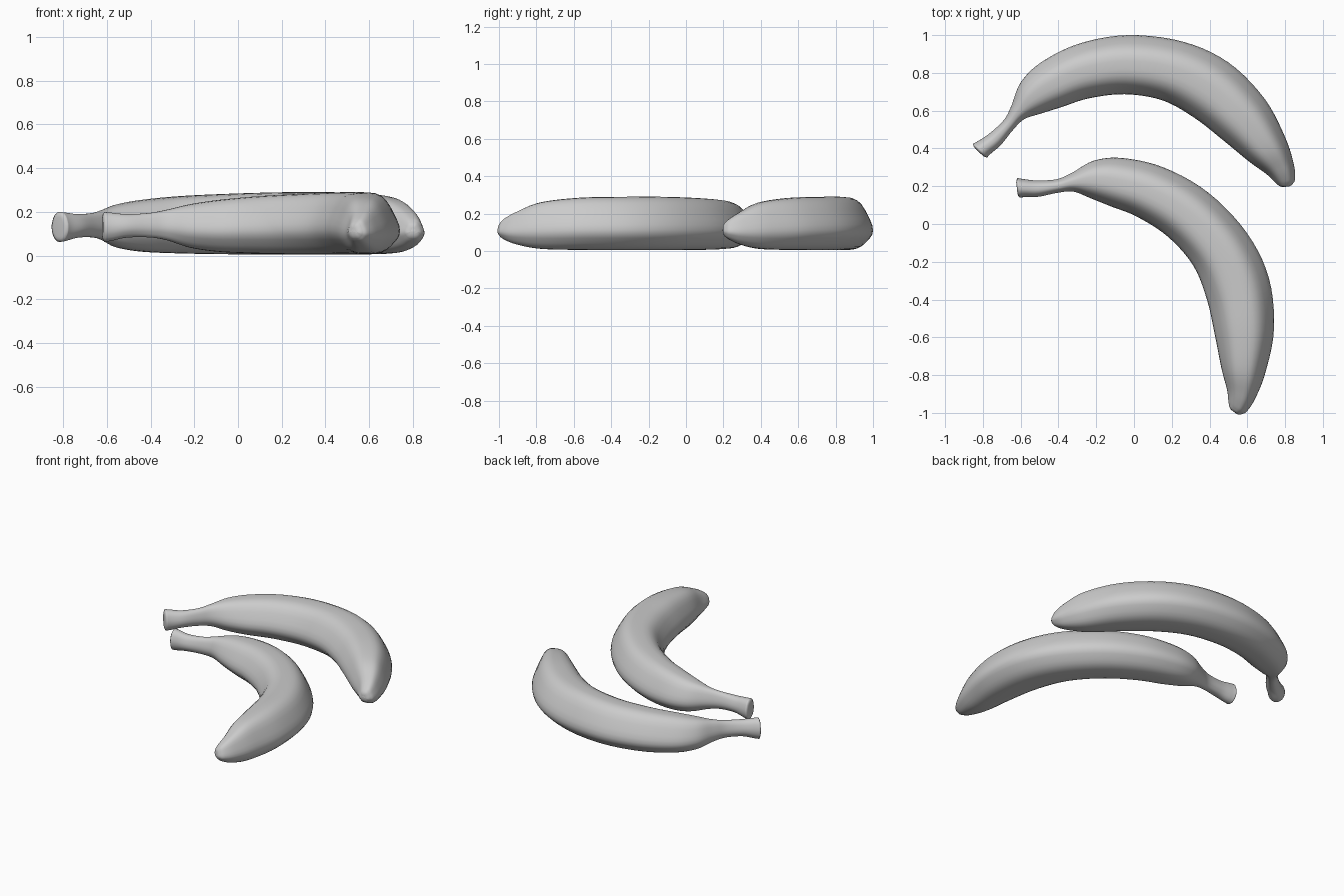
import bpy, bmesh, math
from mathutils import Vector, Matrix

if "Cube" in bpy.data.objects:
    bpy.data.objects.remove(bpy.data.objects["Cube"])

# One plain grey skin
skin = bpy.data.materials.new("matte_grey")
skin.use_nodes = True
GREY = (0.6, 0.6, 0.6, 1)
skin.diffuse_color = GREY
skin.node_tree.nodes["Principled BSDF"].inputs["Base Color"].default_value = GREY

# Stations from stem to tip: outer x, y, inner x, y, bottom z, top z
STATIONS = [
    (-.853, .425, -.778, .352, .062, .2),
    (-.825, .44, -.757, .373, .067, .197),
    (-.765, .48, -.703, .42, .082, .19),
    (-.69, .55, -.64, .498, .083, .195),
    (-.65, .625, -.58, .555, .07, .21),
    (-.6, .75, -.49, .585, .037, .235),
    (-.49, .857, -.38, .62, .018, .255),
    (-.29, .955, -.24, .665, .01, .272),
    (-.03, 1, -.05, .687, .006, .283),
    (.26, .965, .15, .655, .005, .29),
    (.5, .855, .32, .562, .005, .29),
    (.69, .665, .47, .445, .006, .285),
    (.8, .46, .61, .33, .012, .26),
    (.845, .32, .7, .265, .035, .21),
    (.853, .24, .745, .222, .062, .172),
    (.838, .208, .765, .204, .08, .15),
]
STEPS = 5      # rings between stations
ROUND = 0.36   # how far each ridge is rounded along its edges


def rounded_section():
    """Six-ridged cross-section, fitted to the square from -1 to 1."""
    ridges = [(.5, 1), (1.08, -.3), (.5, -1), (-.5, -1), (-1.08, -.25), (-.55, .95)]
    ridges = [Vector(r) for r in ridges]
    pts = []
    for i, c in enumerate(ridges):
        a = c.lerp(ridges[i - 1], ROUND)
        b = c.lerp(ridges[(i + 1) % len(ridges)], ROUND)
        for k in range(5):
            t = k / 4
            pts.append(a.lerp(c, t).lerp(c.lerp(b, t), t))
    for axis in (0, 1):
        lo, hi = min(p[axis] for p in pts), max(p[axis] for p in pts)
        for p in pts:
            p[axis] = (p[axis] - lo) / (hi - lo) * 2 - 1
    return pts


def smooth_stations():
    """Catmull-Rom interpolation of the stations."""
    s = [Vector(row) for row in STATIONS]
    s = [s[0] * 2 - s[1]] + s + [s[-1] * 2 - s[-2]]
    out = []
    for a, b, c, d in zip(s, s[1:], s[2:], s[3:]):
        for k in range(STEPS):
            t = k / STEPS
            out.append((b * 2 + (c - a) * t + (a * 2 - b * 5 + c * 4 - d) * t ** 2
                        + (b * 3 - a - c * 3 + d) * t ** 3) / 2)
    return out + [s[-2]]


def banana_mesh():
    section = rounded_section()
    bm = bmesh.new()
    rings = []
    for n, (ox, oy, ix, iy, lo, hi) in enumerate(smooth_stations()):
        outer, inner = Vector((ox, oy, 0)), Vector((ix, iy, 0))
        mid, half = (outer + inner) / 2, (outer - inner) / 2
        ridged = min(1, n / (STEPS * 6))    # the stem is round, the body ridged
        ring = []
        for p in section:
            q = p.normalized().lerp(p, ridged)
            co = mid + half * q.x
            co.z = (lo + hi) / 2 + (hi - lo) / 2 * q.y
            ring.append(bm.verts.new(co))
        rings.append(ring)
    count = len(section)
    for a, b in zip(rings, rings[1:]):
        for i in range(count):
            j = (i + 1) % count
            bm.faces.new((a[i], a[j], b[j], b[i]))
    # Softly domed ends
    caps = [bm.faces.new(rings[0]), bm.faces.new(rings[-1])]
    bmesh.ops.recalc_face_normals(bm, faces=bm.faces)
    for depth in (.007, .002):
        bmesh.ops.inset_region(bm, faces=caps, thickness=.012, depth=depth)
    mesh = bpy.data.meshes.new("banana")
    bm.to_mesh(mesh)
    bm.free()
    mesh.materials.append(skin)
    mesh.shade_smooth()
    return mesh


# Two fruits share the shape; the front one is turned clockwise
mesh = banana_mesh()
back = bpy.data.objects.new("back_banana", mesh)
front = bpy.data.objects.new("front_banana", mesh)
for fruit in (back, front):
    bpy.context.collection.objects.link(fruit)
front.matrix_world = (Matrix.Translation((-.039, -.397, 0))
                      @ Matrix.Rotation(math.radians(-39.4), 4, "Z")
                      @ Matrix.Diagonal((1.01, 1.01, 1, 1))
                      @ Matrix.Translation((.0075, -.2975, 0)))
